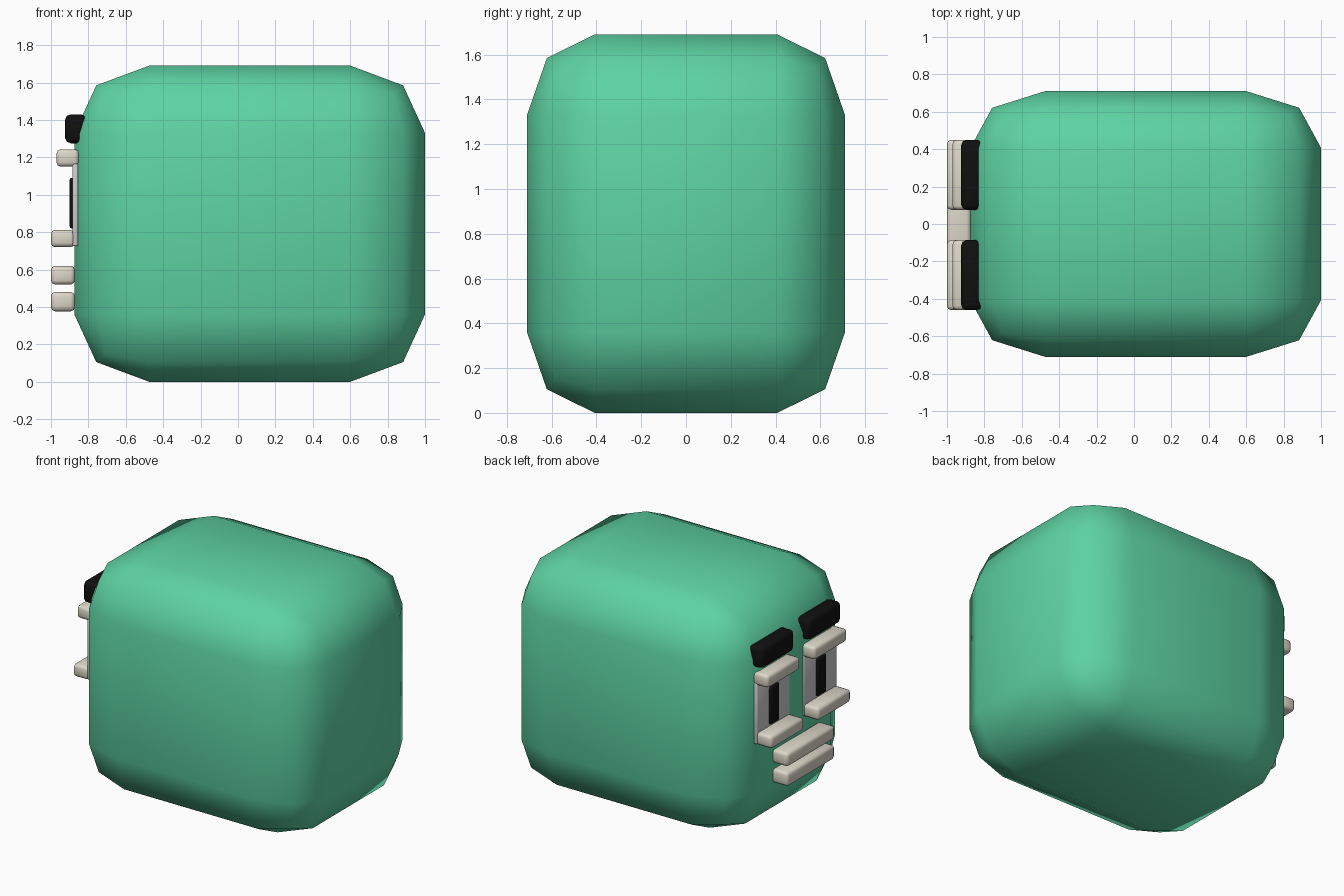
import bpy, bmesh
from mathutils import Vector

if "Cube" in bpy.data.objects:
    bpy.data.objects.remove(bpy.data.objects["Cube"])


def material(name, rgb):
    m = bpy.data.materials.new(name)
    m.diffuse_color = (*rgb, 1)
    m.use_nodes = True
    m.node_tree.nodes["Principled BSDF"].inputs["Base Color"].default_value = m.diffuse_color
    return m


GREEN = material("green", (0.11, 0.65, 0.37))
CREAM = material("cream", (0.72, 0.68, 0.58))
BLACK = material("black", (0.005, 0.005, 0.005))
WHITE = material("white", (0.75, 0.75, 0.76))


def soft_box(name, x, y, z, mat, bevel, relative=False):
    """Rounded box between (min, max) ranges; relative bevels stretch with the box."""
    lo, hi = Vector((x[0], y[0], z[0])), Vector((x[1], y[1], z[1]))
    size = hi - lo
    bm = bmesh.new()
    bmesh.ops.create_cube(bm, size=1)
    if not relative:
        bmesh.ops.scale(bm, vec=size, verts=bm.verts)
    bmesh.ops.bevel(bm, geom=bm.edges[:], offset=bevel, segments=2,
                    profile=0.5, affect='EDGES', clamp_overlap=True)
    if relative:
        bmesh.ops.scale(bm, vec=size, verts=bm.verts)
    bmesh.ops.translate(bm, vec=(lo + hi) / 2, verts=bm.verts)
    for f in bm.faces:
        f.smooth = True
    mesh = bpy.data.meshes.new(name)
    bm.to_mesh(mesh)
    bm.free()
    mesh.materials.append(mat)
    ob = bpy.data.objects.new(name, mesh)
    bpy.context.collection.objects.link(ob)
    return ob


# Rounded body block
soft_box("body", (-0.875, 1.0), (-0.71, 0.71), (0, 1.69), GREEN, 0.213, True)

# Face on the -x side: one set of eye parts per side
MID = -0.005
for side, s in (("left", 1), ("right", -1)):
    c = MID + s * 0.268
    wide = (c - 0.187, c + 0.187)
    soft_box(side + "_brow", (-0.925, -0.81), wide, (1.275, 1.43), BLACK, 0.03)
    soft_box(side + "_upper_lid", (-0.97, -0.85), wide, (1.15, 1.243), CREAM, 0.022)
    soft_box(side + "_lower_lid", (-1.0, -0.872), wide, (0.72, 0.812), CREAM, 0.022)
    soft_box(side + "_eye", (-0.885, -0.855), wide, (0.725, 1.165), WHITE, 0.008)
    soft_box(side + "_pupil", (-0.90, -0.872), (c - 0.05, c + 0.05), (0.82, 1.09), BLACK, 0.01)

# Mouth bars
for name, z in (("upper_lip", (0.52, 0.62)), ("lower_lip", (0.377, 0.48))):
    soft_box(name, (-1.0, -0.872), (MID - 0.272, MID + 0.272), z, CREAM, 0.022)
